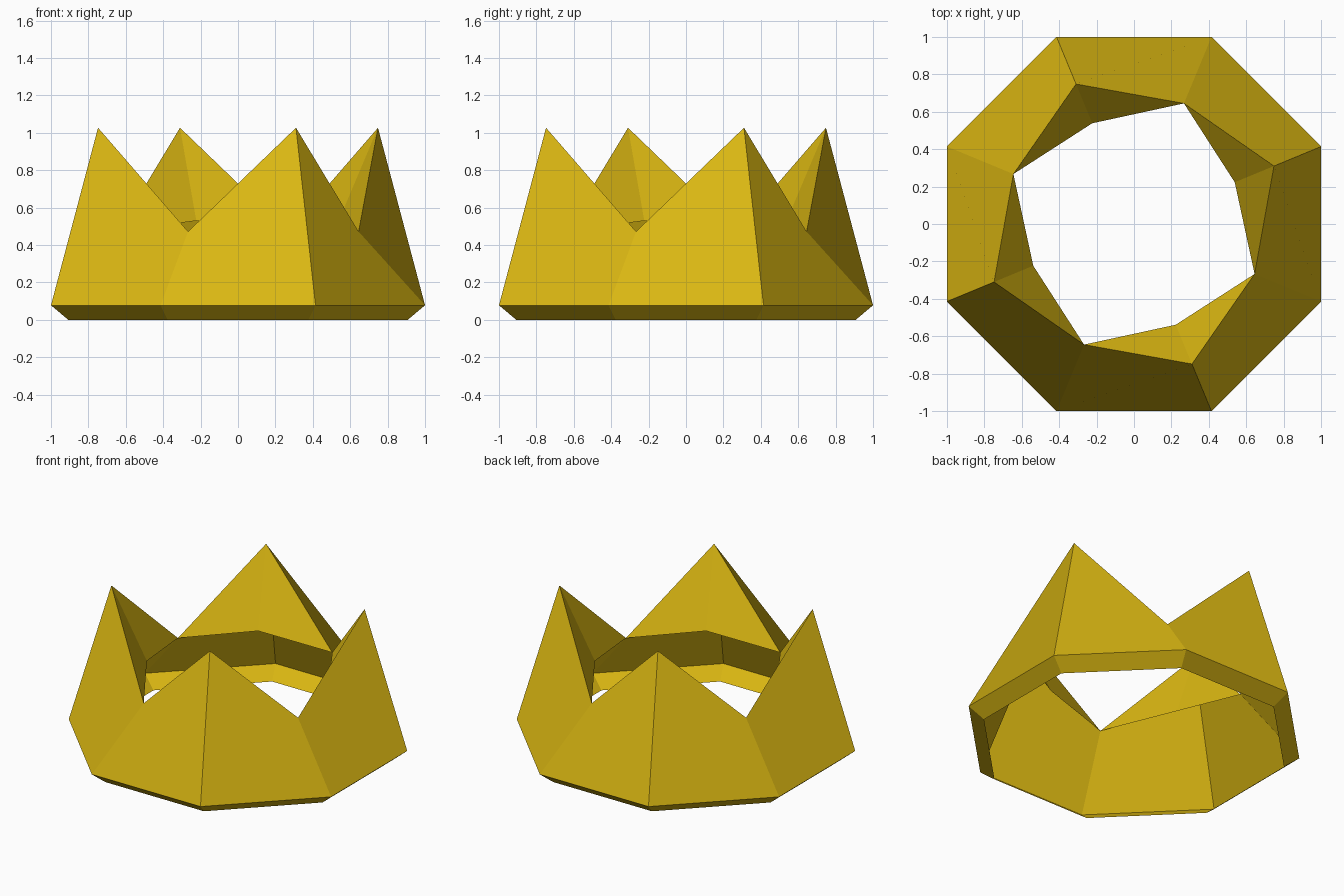
import bpy, bmesh, math

if "Cube" in bpy.data.objects:
    bpy.data.objects.remove(bpy.data.objects["Cube"])

gold = bpy.data.materials.new("gold")
gold.diffuse_color = (0.70, 0.47, 0.006, 1)
gold.use_nodes = True
gold.node_tree.nodes["Principled BSDF"].inputs["Base Color"].default_value = gold.diffuse_color

SIDES = 8
bm = bmesh.new()


def point(i, radius, z):
    a = math.radians(-112.5 + 45 * i)
    return bm.verts.new((radius * math.cos(a), radius * math.sin(a), z))


# bottom rim, widest rim, and a top ring alternating valley (even) and peak (odd)
foot = [point(i, 0.982, 0) for i in range(SIDES)]
rim = [point(i, 1.0824, 0.078) for i in range(SIDES)]
top = [point(i, *((0.81, 1.027) if i % 2 else (0.698, 0.472))) for i in range(SIDES)]

# bevelled foot and outer wall
for low, high in ((foot, rim), (rim, top)):
    for i in range(SIDES):
        j = (i + 1) % SIDES
        bm.faces.new((low[i], low[j], high[j], high[i]))

# inner flap folded down behind each peak
for i in range(1, SIDES, 2):
    inner = point(i, 0.583, 0.53)
    left, right = top[i - 1], top[(i + 1) % SIDES]
    bm.faces.new((left, top[i], inner))
    bm.faces.new((top[i], right, inner))

mesh = bpy.data.meshes.new("crown")
bm.to_mesh(mesh)
bm.free()
mesh.materials.append(gold)
crown = bpy.data.objects.new("crown", mesh)
bpy.context.collection.objects.link(crown)
